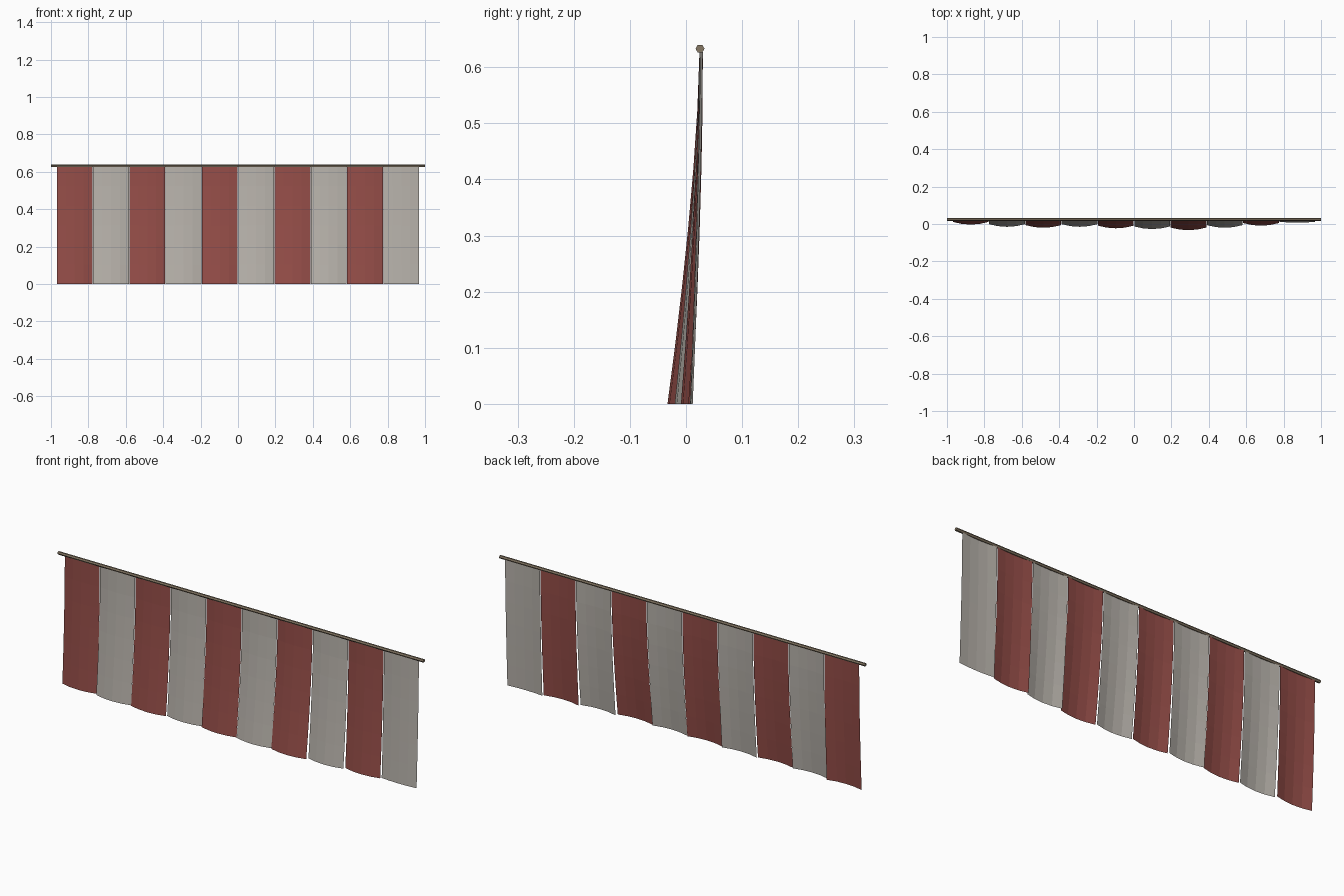
import bpy, bmesh, math

cube = bpy.data.objects.get("Cube")
if cube:
    bpy.data.objects.remove(cube, do_unlink=True)


def material(name, color):
    m = bpy.data.materials.new(name)
    m.use_nodes = True
    m.diffuse_color = (*color, 1)
    m.node_tree.nodes["Principled BSDF"].inputs["Base Color"].default_value = (*color, 1)
    return m


red = material("faded red cloth", (0.30, 0.075, 0.065))
cream = material("grey cream cloth", (0.48, 0.45, 0.41))
wood = material("weathered wood", (0.24, 0.19, 0.13))

TOP, PITCH, WIDTH = 0.627, 0.194, 0.191
COLS, ROWS = 4, 6
ROD_Y, ROD_Z, ROD_R = 0.025, 0.633, 0.008

# Hexagonal hanging rod
bpy.ops.mesh.primitive_cylinder_add(vertices=6, radius=ROD_R, depth=2,
                                    location=(0, ROD_Y, ROD_Z),
                                    rotation=(0, math.pi / 2, 0))
rod = bpy.context.object
rod.name = "hanging_rod"
rod.data.materials.append(wood)


def cloth_strip(index, x_mid, bottom_y, bow, cloth):
    """Single sheet, bowed forward across its width and swept forward downwards."""
    bm = bmesh.new()
    grid = []
    for r in range(ROWS + 1):
        t = r / ROWS
        row = []
        for c in range(COLS + 1):
            u = 2 * c / COLS - 1
            depth = 0.006 + (bow - 0.006) * t
            y = 0.024 + (bottom_y - 0.024) * t ** 1.5 + depth * u * u
            row.append(bm.verts.new((x_mid + u * WIDTH / 2, y, TOP * (1 - t))))
        grid.append(row)
    for r in range(ROWS):
        for c in range(COLS):
            bm.faces.new((grid[r][c], grid[r + 1][c],
                          grid[r + 1][c + 1], grid[r][c + 1]))
    mesh = bpy.data.meshes.new(f"cloth_strip_{index}")
    bm.to_mesh(mesh)
    bm.free()
    mesh.materials.append(cloth)
    strip = bpy.data.objects.new(f"cloth_strip_{index}", mesh)
    bpy.context.collection.objects.link(strip)


# Alternating cloth strips, each billowing by its own amount
billow = [-0.003, -0.015, -0.020, -0.015, -0.023, -0.027, -0.033, -0.020, -0.009, 0.007]
for i, y in enumerate(billow):
    cloth_strip(i + 1, (i - 4.5) * PITCH, y, 0.005 if i == 9 else 0.014,
                cream if i % 2 else red)
